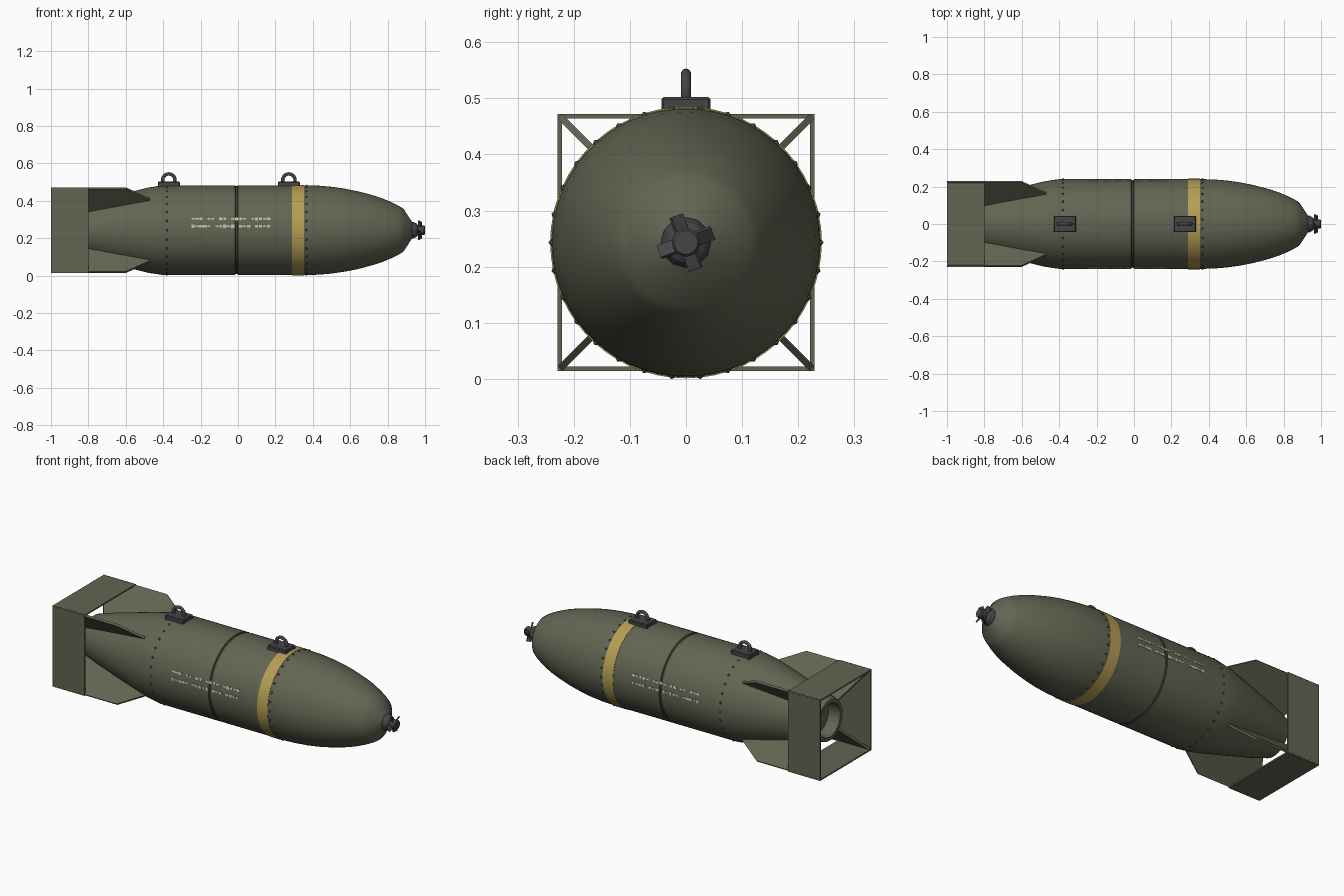
import bpy, bmesh, math, random
from mathutils import Matrix, Vector

if "Cube" in bpy.data.objects:
    bpy.data.objects.remove(bpy.data.objects["Cube"])

random.seed(4)
CZ = 0.243   # height of the long axis
R = 0.24     # hull radius
SEG = 60


def mat(name, rgb):
    m = bpy.data.materials.new(name)
    m.diffuse_color = (*rgb, 1)
    m.use_nodes = True
    m.node_tree.nodes["Principled BSDF"].inputs["Base Color"].default_value = m.diffuse_color
    return m


OLIVE = mat("olive", (0.122, 0.13, 0.085))
DARK = mat("dark_olive", (0.055, 0.06, 0.04))
YELLOW = mat("yellow_band", (0.46, 0.34, 0.09))
STEEL = mat("dark_steel", (0.06, 0.06, 0.065))
PALE = mat("pale_stencil", (0.52, 0.52, 0.42))


def finish(name, bm, mats, smooth=None):
    bmesh.ops.recalc_face_normals(bm, faces=bm.faces)
    me = bpy.data.meshes.new(name)
    bm.to_mesh(me)
    bm.free()
    for m in mats:
        me.materials.append(m)
    ob = bpy.data.objects.new(name, me)
    bpy.context.collection.objects.link(ob)
    if smooth:
        bpy.context.view_layer.objects.active = ob
        ob.select_set(True)
        bpy.ops.object.shade_smooth_by_angle(angle=math.radians(smooth))
        ob.select_set(False)
    return ob


def lathe(name, profile, mats, seg=SEG, rule=None, smooth=25):
    """Revolve (x, r) points round the long axis, closing both ends."""
    bm = bmesh.new()
    rings = []
    for x, r in profile:
        rings.append([bm.verts.new((x, r * math.cos(i * math.tau / seg),
                                    CZ + r * math.sin(i * math.tau / seg))) for i in range(seg)])
    for k in range(len(rings) - 1):
        a, b = rings[k], rings[k + 1]
        for i in range(seg):
            j = (i + 1) % seg
            f = bm.faces.new((a[i], a[j], b[j], b[i]))
            if rule:
                f.material_index = rule((profile[k][0] + profile[k + 1][0]) / 2)
    bm.faces.new(rings[0])
    bm.faces.new(rings[-1])
    return finish(name, bm, mats, smooth)


def box(bm, size, M):
    bmesh.ops.create_cube(bm, size=1, matrix=M @ Matrix.Diagonal((*size, 1)))


def around(a, r, x):
    """Frame on the axis side: local x along the axis, local z pointing outward."""
    return (Matrix.Translation((x, 0, CZ)) @ Matrix.Rotation(a - math.pi / 2, 4, 'X')
            @ Matrix.Translation((0, 0, r)))


# Hull: recessed tail opening, tail cone, cylinder with a seam groove, rounded nose
hull = [(-0.83, 0.088), (-0.90, 0.094), (-0.90, 0.114), (-0.80, 0.145), (-0.60, 0.198),
        (-0.48, 0.228), (-0.40, R), (-0.016, R), (-0.013, R - 0.005), (-0.003, R - 0.005),
        (0.0, R), (0.36, R), (0.43, 0.238), (0.50, 0.232), (0.57, 0.222), (0.64, 0.208),
        (0.71, 0.190), (0.77, 0.171), (0.82, 0.150), (0.86, 0.130), (0.885, 0.114),
        (0.93, 0.045)]
lathe("hull", hull, [OLIVE, DARK], rule=lambda x: 1 if -0.017 < x < 0 else 0, smooth=30)

# Painted band
lathe("yellow_band", [(0.288, R - 0.004), (0.288, R + 0.002), (0.353, R + 0.002),
                      (0.353, R - 0.004)], [YELLOW])

# Two rings of rivets
bm = bmesh.new()
for x in (-0.38, 0.365):
    for i in range(30):
        bmesh.ops.create_icosphere(bm, subdivisions=1, radius=0.007,
                                   matrix=around(i * math.tau / 30, R - 0.002, x))
finish("rivets", bm, [DARK], 60)

# Diagonal fins
fin = [(-0.47, 0.20), (-0.47, 0.234), (-0.60, 0.318), (-0.995, 0.318), (-0.89, 0.102),
       (-0.80, 0.12)]
for n in range(4):
    bm = bmesh.new()
    rot = Matrix.Translation((0, 0, CZ)) @ Matrix.Rotation(math.radians(45 + 90 * n), 4, 'X')
    sides = [[bm.verts.new(rot @ Vector((x, t, d))) for x, d in fin] for t in (-0.006, 0.006)]
    bm.faces.new(sides[0])
    bm.faces.new(sides[1])
    for i in range(len(fin)):
        j = (i + 1) % len(fin)
        bm.faces.new((sides[0][i], sides[0][j], sides[1][j], sides[1][i]))
    finish(f"fin_{n + 1}", bm, [OLIVE])

# Square box shroud round the fins
bm = bmesh.new()
loops = [[bm.verts.new((x, h * sy, CZ + h * sz)) for sy, sz in ((-1, -1), (1, -1), (1, 1), (-1, 1))]
         for x, h in ((-1, 0.229), (-0.8, 0.229), (-0.8, 0.221), (-1, 0.221))]
for k in range(4):
    a, b = loops[k], loops[(k + 1) % 4]
    for i in range(4):
        j = (i + 1) % 4
        bm.faces.new((a[i], a[j], b[j], b[i]))
finish("tail_box", bm, [OLIVE])

# Suspension lugs: bevelled base plate and ring
for n, x in enumerate((-0.37, 0.272)):
    bm = bmesh.new()
    box(bm, (0.118, 0.088, 0.036), Matrix.Translation((x, 0, 0.484)))
    bmesh.ops.bevel(bm, geom=bm.edges[:], offset=0.004, segments=1, affect='EDGES')
    finish(f"lug_base_{n + 1}", bm, [STEEL])
    bpy.ops.mesh.primitive_torus_add(location=(x, 0, 0.511), rotation=(math.pi / 2, 0, 0),
                                     major_radius=0.033, minor_radius=0.009,
                                     major_segments=28, minor_segments=10)
    ring = bpy.context.object
    ring.name = f"lug_ring_{n + 1}"
    ring.data.materials.append(STEEL)
    bpy.ops.object.shade_smooth_by_angle(angle=math.radians(50))
    ring.select_set(False)

# Nose fuze: collar, hub and four twisted vanes
lathe("fuze_collar", [(0.91, 0.045), (0.935, 0.045), (0.955, 0.036), (0.962, 0.026)],
      [STEEL], seg=12, smooth=20)
lathe("fuze_hub", [(0.95, 0.025), (0.995, 0.025), (1.0, 0.021)], [STEEL], seg=20)
bm = bmesh.new()
for n in range(4):
    M = around(math.radians(20 + 90 * n), 0.034, 0.972) @ Matrix.Rotation(math.radians(35), 4, 'Z')
    box(bm, (0.007, 0.027, 0.034), M)
finish("fuze_vanes", bm, [STEEL])

# Stencil marks: two rows of plain dashes on both sides
bm = bmesh.new()
for ang, gaps in ((14.5, (3, 6, 9, 14)), (5.0, (5, 11, 15))):
    for i in range(20):
        if i in gaps:
            continue
        h = random.choice((0.008, 0.013, 0.017))
        w = random.choice((0.014, 0.017, 0.020))
        for a in (math.radians(ang), math.pi - math.radians(ang)):
            x = -0.24 + i * 0.0212
            box(bm, (w, h, 0.003), around(a, R + 0.0005, x))
finish("stencil_marks", bm, [PALE])
